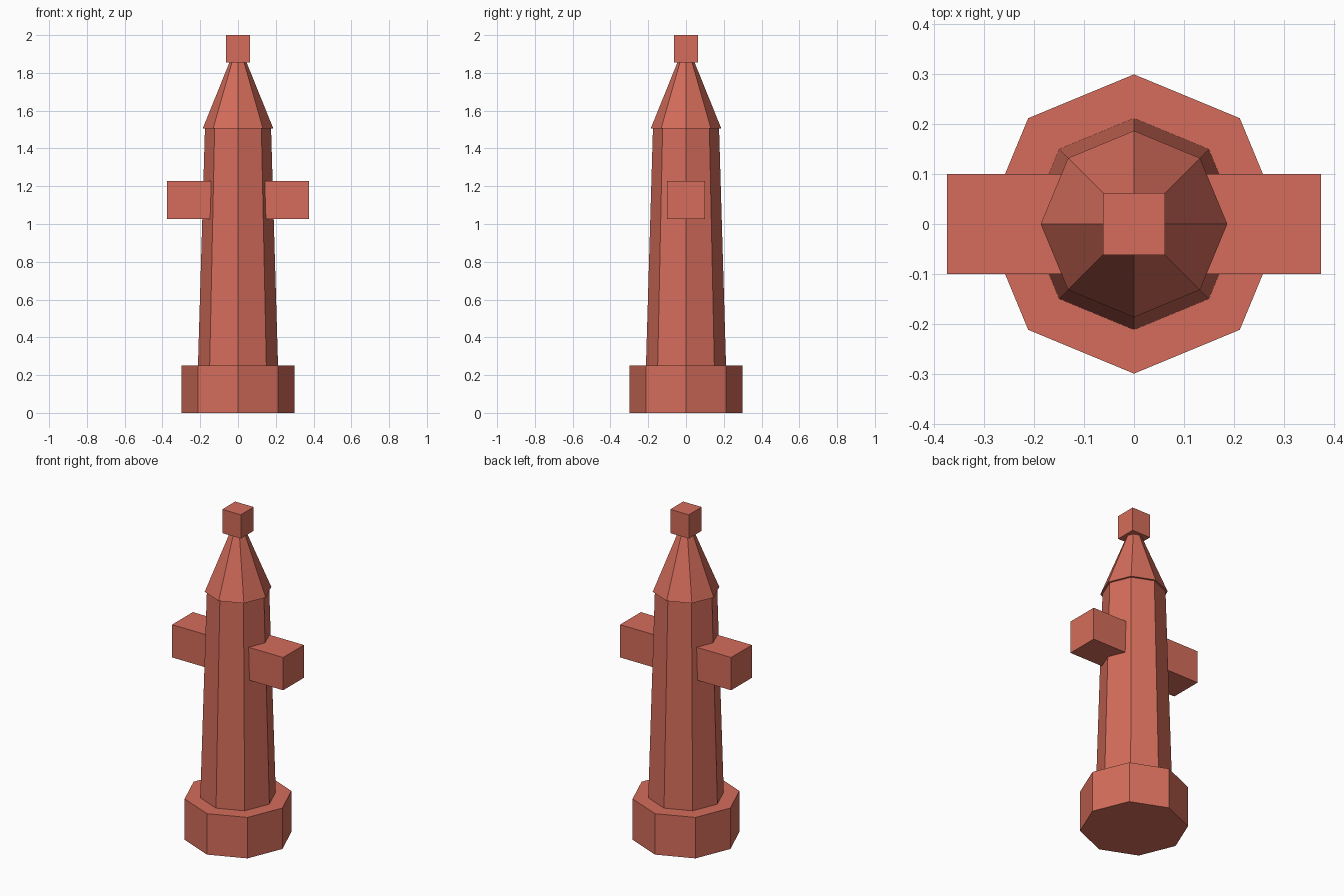
import bpy

if "Cube" in bpy.data.objects:
    bpy.data.objects.remove(bpy.data.objects["Cube"])

# One flat painted red
red = bpy.data.materials.new("hydrant_red")
red.diffuse_color = (0.66, 0.152, 0.104, 1)
red.use_nodes = True
red.node_tree.nodes["Principled BSDF"].inputs["Base Color"].default_value = red.diffuse_color


def finish(name):
    ob = bpy.context.object
    ob.name = name
    ob.data.materials.append(red)
    return ob


def octagon(name, r_bottom, r_top, z0, z1):
    """Eight-sided tapered section with corners on the x and y axes."""
    bpy.ops.mesh.primitive_cone_add(vertices=8, radius1=r_bottom, radius2=r_top,
                                    depth=z1 - z0, location=(0, 0, (z0 + z1) / 2))
    return finish(name)


def box(name, x0, x1, half_y, z0, z1):
    bpy.ops.mesh.primitive_cube_add(size=1, location=((x0 + x1) / 2, 0, (z0 + z1) / 2))
    ob = finish(name)
    for v in ob.data.vertices:
        v.co.x *= x1 - x0
        v.co.y *= 2 * half_y
        v.co.z *= z1 - z0
    return ob


# Foot, tapered barrel and pointed bonnet
octagon("base", 0.30, 0.30, 0.0, 0.25)
octagon("barrel", 0.212, 0.175, 0.25, 1.505)
octagon("bonnet", 0.187, 0.0375, 1.505, 1.875)

# Square nut on top
box("top_nut", -0.0625, 0.0625, 0.0625, 1.855, 2.0)

# Side outlets
for side, name in ((-1, "left_outlet"), (1, "right_outlet")):
    x0, x1 = sorted((side * 0.125, side * 0.375))
    box(name, x0, x1, 0.10, 1.027, 1.227)
